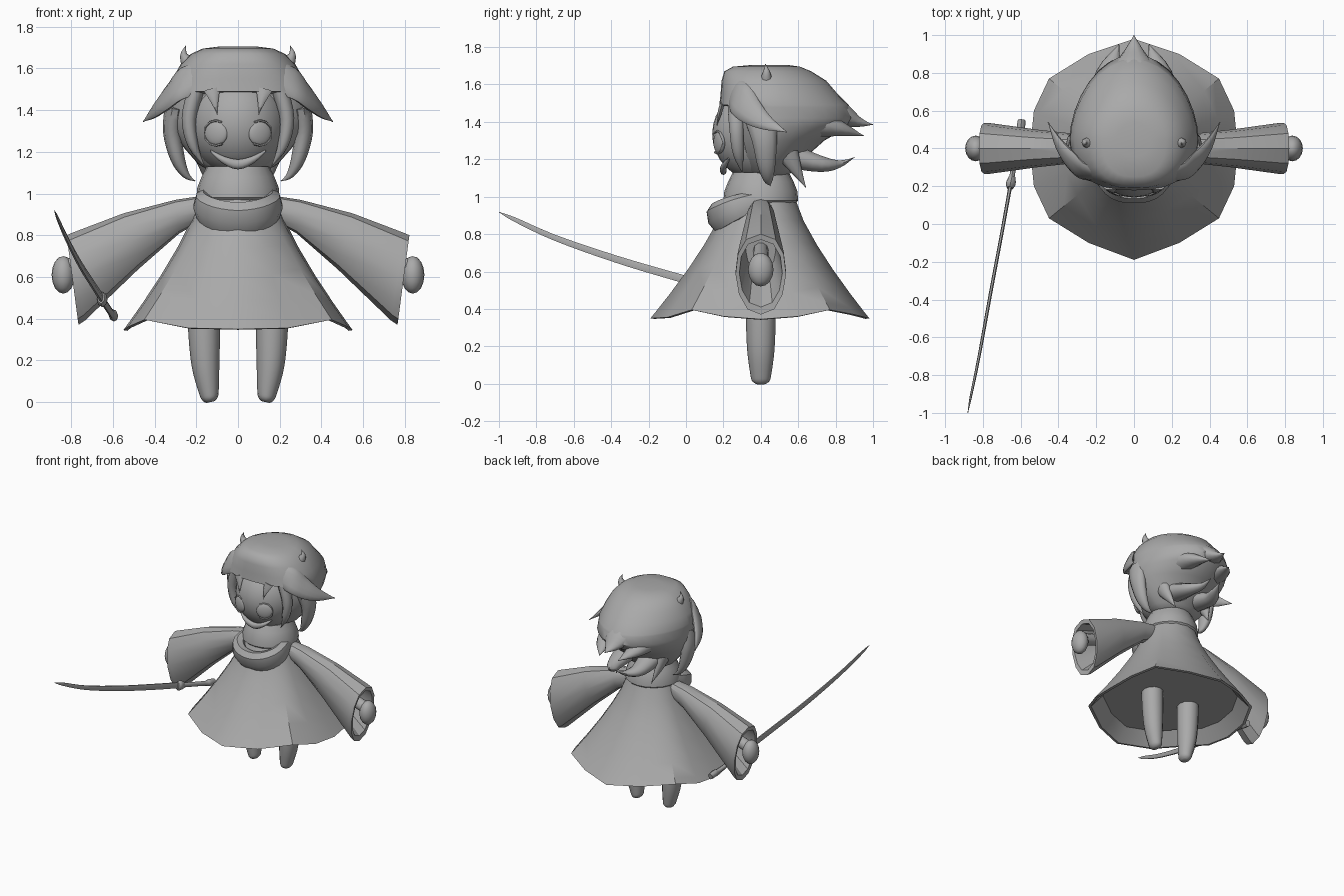
import bpy, bmesh, math
from mathutils import Vector

grey = bpy.data.materials.new("plain_grey")
grey.diffuse_color = (0.4, 0.4, 0.4, 1)
CY = 0.4  # depth of the figure's centre line


def finish(name, bm, angle=40):
    bmesh.ops.recalc_face_normals(bm, faces=bm.faces)
    me = bpy.data.meshes.new(name)
    bm.to_mesh(me)
    bm.free()
    me.shade_smooth()
    me.set_sharp_from_angle(angle=math.radians(angle))
    me.materials.append(grey)
    ob = bpy.data.objects.new(name, me)
    bpy.context.collection.objects.link(ob)
    return ob


def loft(name, rings, angle=40):
    """Skin a list of equal rings and close both ends."""
    bm = bmesh.new()
    vs = [[bm.verts.new(p) for p in r] for r in rings]
    n = len(vs[0])
    for a, b in zip(vs, vs[1:]):
        for i in range(n):
            j = (i + 1) % n
            bm.faces.new((a[i], a[j], b[j], b[i]))
    bm.faces.new(vs[0])
    bm.faces.new(vs[-1])
    return finish(name, bm, angle)


def smooth_path(pts, steps=4):
    """Catmull-Rom through points of any dimension."""
    out = []
    for k in range(len(pts) - 1):
        p = [pts[max(k - 1, 0)], pts[k], pts[k + 1], pts[min(k + 2, len(pts) - 1)]]
        for s in range(steps):
            t = s / steps
            out.append([0.5 * (2 * b + (c - a) * t + (2 * a - 5 * b + 4 * c - d) * t * t
                               + (3 * b - a - 3 * c + d) * t ** 3) for a, b, c, d in zip(*p)])
    return out + [list(pts[-1])]


def tube(name, pts, side=(1, 0, 0), n=10, steps=4, angle=50):
    """Sweep an ellipse; each point is x, y, z, radius along side, other radius."""
    pts = smooth_path(pts, steps)
    rings = []
    for k, p in enumerate(pts):
        c = Vector(p[:3])
        t = (Vector(pts[min(k + 1, len(pts) - 1)][:3]) - Vector(pts[max(k - 1, 0)][:3])).normalized()
        u = Vector(side)
        u = (u - t * u.dot(t)).normalized()
        v = t.cross(u)
        ra, rb = max(p[3], 0.002), max(p[4], 0.002)
        rings.append([c + u * ra * math.cos(i * math.tau / n) + v * rb * math.sin(i * math.tau / n)
                      for i in range(n)])
    return loft(name, rings, angle)


def ball(name, loc, size, rot=0, seg=24):
    bm = bmesh.new()
    bmesh.ops.create_uvsphere(bm, u_segments=seg, v_segments=seg // 2, radius=1)
    ob = finish(name, bm)
    ob.location, ob.scale, ob.rotation_euler = loc, size, (0, 0, rot)
    return ob


def flip(pts, s):
    return [(p[0] * s, *p[1:]) for p in pts]


# Cloak: wavy hem, flaring from the neck, with a shallow recessed underside
half = [(0, -.19, .35), (.24, -.1, .355), (.45, .03, .395), (.53, .2, .36), (.55, .4, .345),
        (.53, .6, .36), (.45, .77, .395), (.24, .9, .37), (0, .98, .35)]
hem = half + [(-x, y, z) for x, y, z in half[-2:0:-1]]


def cloak_ring(h, s=None):
    s = h ** 1.3 if s is None else s
    ring = []
    for x, y, z in hem:
        d = Vector((x, y - CY)).normalized() * 0.18
        ring.append((d.x + (x - d.x) * s, CY + d.y + (y - CY - d.y) * s, 1 + (z - 1) * h))
    return ring


loft("cloak", [cloak_ring(h) for h in (0, .2, .4, .6, .8, .94, 1)]
     + [cloak_ring(1.005, .95), cloak_ring(.86, .74)], 35)

# Collar and drooping scarf
loft("collar", [[(r * math.cos(a * math.tau / 20), CY + r * math.sin(a * math.tau / 20), z)
                 for a in range(20)]
                for z, r in ((.95, .17), (.98, .2), (1.03, .195), (1.08, .175), (1.13, .15))])
tube("scarf", [(-.15, .42, .99, .05, .04), (-.165, .27, .935, .075, .05), (-.1, .19, .895, .085, .055),
               (0, .17, .88, .085, .055), (.1, .19, .895, .085, .055), (.165, .27, .935, .075, .05),
               (.15, .42, .99, .05, .04)], side=(0, -.45, 1), n=8, steps=3, angle=35)


# Sleeves: bells with a recessed opening, broadest near the top
def sleeve_ring(s, xt, zt, xb, zb, w, n=12):
    ring = []
    for i in range(n):
        a = i * math.tau / n
        f = (1 - math.cos(a)) / 2
        y = math.copysign(abs(math.sin(a)) ** .85, math.sin(a))
        ring.append((s * (xt + (xb - xt) * f), CY + w * y * (1 + .05 * math.cos(a)),
                     zt + (zb - zt) * f))
    return ring


for s, tag in ((1, "left"), (-1, "right")):
    loft(tag + "_sleeve", [sleeve_ring(s, *r) for r in (
        (.1, 1.0, .15, .88, .05), (.3, .97, .28, .81, .075), (.55, .905, .48, .635, .1),
        (.8, .81, .735, .39, .135), (.822, .8, .765, .37, .135), (.815, .77, .765, .41, .115),
        (.62, .82, .57, .6, .08))], 30)
    # Hands and arms
    ball(tag + "_hand", (s * .838, CY, .61), (.056, .068, .09), seg=16)
    tube(tag + "_arm", [(s * .58, CY, .72, .04, .04), (s * .83, CY, .64, .045, .045)], side=(0, 1, 0))
    # Legs
    tube(tag + "_leg", flip([(.165, CY, .5, .075, .08), (.163, CY, .36, .077, .08),
                             (.156, CY, .18, .067, .073), (.14, CY, .05, .048, .056),
                             (.135, CY, .015, .037, .047), (.132, CY, 0, .02, .028)], s), n=12)

# Head
ball("head", (0, .39, 1.335), (.235, .25, .25), seg=32)
for s, tag in ((1, "left"), (-1, "right")):
    ball(tag + "_eye", (s * .105, .178, 1.29), (.06, .022, .06), s * .42)
    # Thin rim around each eye
    tube(tag + "_eye_rim", [(s * (.105 + .056 * math.cos(a)), .17 + .026 * math.cos(a),
                             1.29 + .06 * math.sin(a), .006, .01)
                            for a in [i * math.pi / 6 for i in range(-4, 5)]],
         side=(0, 0, 1), n=6, steps=1)
# Smiling mouth
tube("mouth", [(-.13, .23, 1.205, .005, .01), (-.075, .203, 1.165, .016, .016),
               (0, .2, 1.14, .024, .018), (.075, .203, 1.165, .016, .016),
               (.13, .23, 1.205, .005, .01)], side=(0, 0, 1))


# Hair cap: stacked outlines, blunt in front and pointed behind
def hair_ring(z, front, back, w, n=32):
    ring, cy = [], .45
    for i in range(n):
        a = i * math.tau / n
        c, s = math.cos(a), math.sin(a)
        ex, ey = (.78, .88) if s < 0 else (1.04, 1.15)
        x = math.copysign(abs(c) ** ex, c) * w
        y = math.copysign(abs(s) ** ey, s) * ((back - cy) if s > 0 else (cy - front))
        ring.append((x, cy + y, z))
    return ring


loft("hair", [hair_ring(*r) for r in (
    (1.705, .36, .54, .09), (1.695, .25, .61, .17), (1.67, .205, .67, .225), (1.62, .19, .75, .275),
    (1.55, .185, .81, .315), (1.49, .178, .87, .338), (1.478, .25, .875, .338), (1.42, .255, .9, .342),
    (1.37, .26, .86, .338), (1.3, .27, .74, .313), (1.22, .28, .65, .26), (1.14, .315, .58, .19),
    (1.1, .36, .52, .12))], 50)

# Hair spikes at the back
tube("back_spike", [(0, .6, 1.5, .2, .12), (0, .8, 1.45, .13, .08), (0, .92, 1.4, .05, .03),
                    (0, 1.0, 1.385, 0, 0)])
for s, tag in ((1, "left"), (-1, "right")):
    tube(tag + "_upper_spike", flip([(.14, .6, 1.42, .12, .11), (.13, .8, 1.37, .07, .05),
                                     (.08, .95, 1.325, 0, 0)], s))
    tube(tag + "_lower_spike", flip([(.1, .55, 1.22, .09, .07), (.1, .72, 1.175, .06, .045),
                                     (.06, .82, 1.175, .03, .02), (.04, .9, 1.21, 0, 0)], s))
    tube(tag + "_nape_lock", flip([(.2, .5, 1.32, .05, .09), (.18, .57, 1.18, .03, .045),
                                   (.15, .64, 1.05, 0, 0)], s))
    # Fringe band sweeping round to a pointed tip
    tube(tag + "_fringe_band", flip([(.1, .25, 1.59, .07, .025), (.25, .28, 1.535, .085, .03),
                                     (.33, .335, 1.465, .075, .028), (.395, .42, 1.4, .045, .02),
                                     (.455, .54, 1.345, 0, 0)], s),
         side=(-.35 * s, .25, 1), n=12)
    # Hanging lock beside the face
    tube(tag + "_side_lock", flip([(.3, .4, 1.42, .05, .09), (.315, .42, 1.3, .045, .07),
                                   (.29, .43, 1.17, .035, .05), (.25, .44, 1.09, .018, .025),
                                   (.205, .45, 1.06, 0, 0)], s))
    tube(tag + "_cheek_hair", flip([(.2, .27, 1.5, .04, .05), (.235, .27, 1.36, .035, .04),
                                    (.215, .28, 1.23, .025, .03), (.16, .3, 1.13, 0, 0)], s))
    # Short fringe points
    tube(tag + "_fringe_point", flip([(.125, .195, 1.5, .04, .015), (.112, .178, 1.44, .018, .012),
                                      (.1, .165, 1.38, 0, 0)], s), n=6)
    # Horns
    tube(tag + "_horn", flip([(.215, .43, 1.59, .045, .045), (.245, .43, 1.635, .032, .03),
                              (.26, .43, 1.67, .016, .018), (.25, .425, 1.71, 0, 0)], s), n=8)

# Sword: curved blade, guard and grip
tube("blade", [(-.655, .2, .5, .01, .024), (-.7, -.05, .57, .009, .024), (-.76, -.37, .665, .009, .022),
               (-.82, -.7, .78, .008, .018), (-.865, -.92, .88, .006, .013), (-.88, -1, .918, 0, 0)], n=6)
tube("guard", [(-.657, .19, .5, .018, .028), (-.652, .215, .493, .026, .038), (-.645, .25, .485, .018, .025)], n=8)
tube("grip", [(-.65, .23, .49, .014, .018), (-.61, .45, .43, .015, .018), (-.6, .5, .42, .022, .026),
              (-.595, .55, .41, .02, .024)], n=8)
